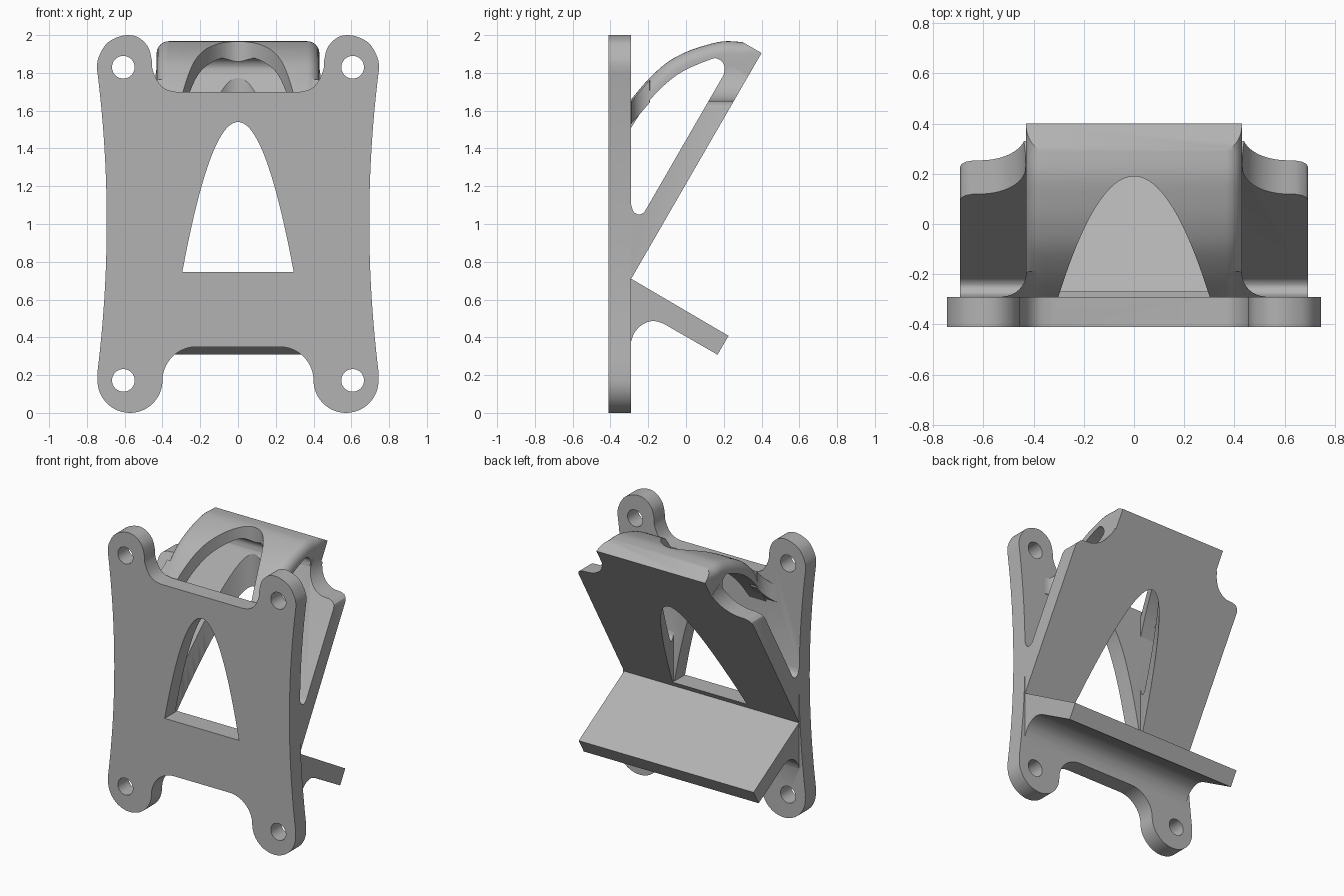
import bpy
import bmesh
from math import sin, cos, radians, sqrt
from mathutils import Vector

if "Cube" in bpy.data.objects:
    bpy.data.objects.remove(bpy.data.objects["Cube"], do_unlink=True)

grey = bpy.data.materials.new("light_grey")
grey.use_nodes = True
COLOUR = (0.45, 0.45, 0.45, 1)
grey.diffuse_color = COLOUR
grey.node_tree.nodes["Principled BSDF"].inputs["Base Color"].default_value = COLOUR


def arc(cx, cy, r, a0, a1, n=16):
    angles = [radians(a0 + (a1 - a0) * i / n) for i in range(n + 1)]
    return [(cx + r * cos(a), cy + r * sin(a)) for a in angles]


def spline(pts, n=6):
    """Smooth curve through the given points."""
    p = [Vector(q) for q in [pts[0]] + list(pts) + [pts[-1]]]
    out = []
    for a, b, c, d in zip(p, p[1:], p[2:], p[3:]):
        for i in range(n):
            t = i / n
            out.append(tuple(b + (c - a) * t / 2 + (a * 2 - b * 5 + c * 4 - d) * t * t / 2
                             + (b * 3 - a - c * 3 + d) * t ** 3 / 2))
    return out + [tuple(pts[-1])]


def mirrored(pts):
    return [(-a, b) for a, b in pts]


def prism(name, pts, axis, lo, hi, bevel=None):
    """Extrude a 2D outline along an axis; the outline uses the other two axes in order."""
    def place(p, h):
        c = list(p)
        c.insert("xyz".index(axis), h)
        return c
    bm = bmesh.new()
    a = [bm.verts.new(place(p, lo)) for p in pts]
    b = [bm.verts.new(place(p, hi)) for p in pts]
    bm.faces.new(a)
    bm.faces.new(b)
    for i in range(len(pts)):
        j = (i + 1) % len(pts)
        bm.faces.new((a[i], a[j], b[j], b[i]))
    bmesh.ops.recalc_face_normals(bm, faces=bm.faces)
    if bevel:
        count, width = bevel
        edges = [bm.edges.get((r[i], r[i + 1])) for r in (a, b) for i in range(count - 1)]
        bmesh.ops.bevel(bm, geom=edges, offset=width, segments=6, profile=0.5, affect='EDGES')
    mesh = bpy.data.meshes.new(name)
    bm.to_mesh(mesh)
    bm.free()
    ob = bpy.data.objects.new(name, mesh)
    bpy.context.collection.objects.link(ob)
    mesh.materials.append(grey)
    return ob


def combine(ob, other, operation):
    mod = ob.modifiers.new("combine", 'BOOLEAN')
    mod.operation = operation
    mod.solver = 'EXACT'
    mod.object = other
    bpy.context.view_layer.objects.active = ob
    bpy.ops.object.modifier_apply(modifier=mod.name)
    bpy.data.objects.remove(other, do_unlink=True)


# Mounting plate: four lobes, bowed sides, notches at top and bottom
side = [(0.695 + 0.05 * ((z - 1.01) / 0.8) ** 2, z)
        for z in [0.22 + 1.58 * i / 24 for i in range(25)]]
lobe = spline([(0.745, 1.80), (0.742, 1.87), (0.70, 1.95), (0.64, 1.988), (0.575, 2.0),
               (0.52, 1.983), (0.475, 1.935), (0.457, 1.87), (0.453, 1.82),
               (0.425, 1.755), (0.385, 1.715), (0.33, 1.70)])
foot = arc(0.22, 0.17, 0.18, 90, 0) + arc(0.572, 0.172, 0.172, 180, 365, 30)[1:]
half = foot + side + lobe[1:]
bracket = prism("mounting_bracket", half + mirrored(half)[::-1], "y", -0.41, -0.29)


# Sloping arm and lower shelf, one side profile
def slope(s, depth=0.0):
    return (-0.29 + 0.5 * s - 0.866 * depth, 0.71 + 0.866 * s + 0.5 * depth)


THICK = 0.116
under = spline([(-0.29, 0.38), (-0.275, 0.42), (-0.245, 0.457), (-0.205, 0.48),
                (-0.165, 0.486), (-0.12, 0.473)], 4)
crotch = spline([slope(0.36, THICK), (-0.225, 1.06), (-0.25, 1.05),
                 (-0.277, 1.065), (-0.29, 1.10)], 4)
profile = ([(-0.31, 0.38)] + under + [(0.167, 0.308), (0.225, 0.408), slope(0), slope(1.24),
           slope(1.24, THICK)] + crotch + [(-0.31, 1.10)])
arm = prism("sloping_arm", profile, "x", -0.694, 0.694)

# Shoulder notches clearing the upper screw holes
notch = (arc(0.612, 1.832, 0.18, 180, 270)
         + [(0.645, 1.65), (0.67, 1.642), (0.687, 1.627), (0.696, 1.60),
            (0.8, 1.60), (0.8, 2.1), (0.432, 2.1)])
for pts in (notch, mirrored(notch)):
    combine(arm, prism("notch_cutter", pts, "y", -0.2, 0.6), 'DIFFERENCE')

# Arched strut joining the arm to the plate, outer edges rounded
outer = spline([(-0.33, 1.605), (-0.29, 1.66), (-0.2, 1.765), (-0.1, 1.855), (0, 1.91),
                (0.1, 1.945), (0.2, 1.967), slope(1.38, THICK)])
inner = spline([(0.2, 1.79), (0.204, 1.83), (0.19, 1.86), (0.165, 1.875), (0.135, 1.873),
                (0.0, 1.817), (-0.1, 1.748), (-0.2, 1.645), (-0.29, 1.51), (-0.33, 1.44)])
arch = prism("arched_strut", outer + [slope(1.38), slope(1.2)] + inner, "x", -0.431, 0.431,
             bevel=(len(outer), 0.065))

# Flared fillets where the strut meets the plate
flare = [(0.38, -0.31), (0.38, -0.19), (0.425, -0.19)] + arc(0.525, -0.194, 0.095, 180, 270, 8) + [(0.525, -0.31)]
fillets = [prism("flare_fillet", pts, "z", 1.53, 1.65) for pts in (flare, mirrored(flare))]
for f in fillets:
    for v in f.data.vertices:
        v.co.z += (v.co.y + 0.29) * 1.15

for part in [arm, arch] + fillets:
    combine(bracket, part, 'UNION')

# Parabolic window through the plate, and the matching one through strut and arm
ts = [i / 20 for i in range(-20, 21)]
window = [(0.295 * t, 1.54 - 0.795 * t * t) for t in ts]
combine(bracket, prism("window_cutter", window, "y", -0.6, 0.5), 'DIFFERENCE')
wide = sqrt(0.48 / 0.46)
opening = [(0.295 * wide * t, 0.19 - 0.48 * t * t) for t in ts]
combine(bracket, prism("opening_cutter", opening, "z", 0.745, 2.3), 'DIFFERENCE')

# Screw holes
for x in (-0.607, 0.607):
    for z in (0.172, 1.83):
        hole = arc(x, z, 0.06, 0, 360, 32)[:-1]
        combine(bracket, prism("hole_cutter", hole, "y", -0.6, -0.2), 'DIFFERENCE')

bpy.ops.object.select_all(action='DESELECT')
bracket.select_set(True)
bpy.context.view_layer.objects.active = bracket
bpy.ops.object.shade_smooth_by_angle(angle=radians(30))
